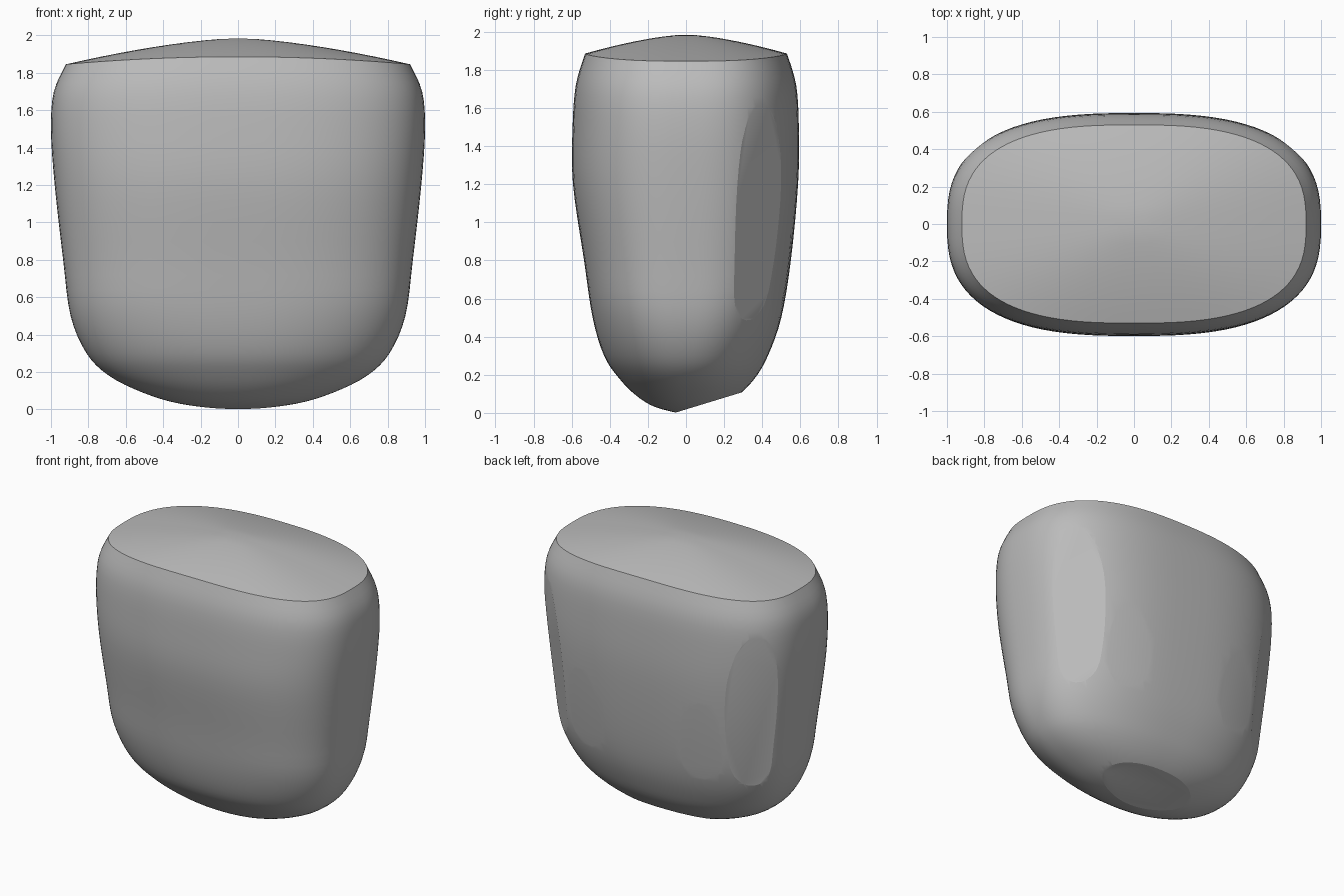
import bpy, bmesh, math
from mathutils import Vector

if "Cube" in bpy.data.objects:
    bpy.data.objects.remove(bpy.data.objects["Cube"], do_unlink=True)

SEGMENTS = 96
TOP = 1.985

# Profile from bottom to rim: height, half width, front depth, back depth
PROFILE = [Vector(p) for p in (
    (-0.008, 0.02, 0.01, 0.01), (0.03, 0.31, 0.16, 0.16),
    (0.09, 0.51, 0.26, 0.27), (0.18, 0.69, 0.35, 0.36),
    (0.30, 0.81, 0.43, 0.43), (0.50, 0.895, 0.49, 0.50),
    (0.80, 0.935, 0.535, 0.55), (1.20, 0.98, 0.593, 0.588),
    (1.50, 1.00, 0.595, 0.592), (1.72, 0.985, 0.578, 0.578),
    (1.885, 0.92, 0.53, 0.53))]


def smooth_profile(points, steps):
    """Catmull-Rom interpolation through the profile points."""
    ext = [points[0]] + points + [points[-1]]
    out = []
    for i in range(len(points) - 1):
        a, b, c, d = ext[i:i + 4]
        for s in range(steps):
            t = s / steps
            out.append(b + 0.5 * t * (c - a + t * (2 * a - 5 * b + 4 * c - d
                       + t * (3 * (b - c) + d - a))))
    return out + [points[-1]]


def ring(bm, level, scale=1.0):
    """Rounded oblong cross-section; the rim dips toward the sides."""
    z, a, front, back = level
    power = 2 / (2.1 + 0.6 * min(1, max(0, z) / 0.6))
    dip = 0.04 * max(0, (z - 1.2) / 0.685) ** 2
    verts = []
    for i in range(SEGMENTS):
        ang = math.tau * i / SEGMENTS
        c, s = math.cos(ang), math.sin(ang)
        u = math.copysign(abs(c) ** power, c)
        v = math.copysign(abs(s) ** power, s)
        h = z - dip * u * u
        if scale < 1:
            h += (TOP - h) * (1 - scale ** 1.5)
        verts.append(bm.verts.new((a * u * scale, (back if v > 0 else front) * v * scale, h)))
    return verts


def slice_off(bm, point, normal):
    """Cut a flat facet, removing what lies beyond the plane."""
    cut = bmesh.ops.bisect_plane(bm, geom=bm.verts[:] + bm.edges[:] + bm.faces[:],
                                 plane_co=point, plane_no=normal, clear_outer=True)
    edges = [e for e in cut["geom_cut"] if isinstance(e, bmesh.types.BMEdge) and e.is_boundary]
    bmesh.ops.holes_fill(bm, edges=edges, sides=0)


# Body walls and domed top
bm = bmesh.new()
rings = [ring(bm, level) for level in smooth_profile(PROFILE, 4)]
rings += [ring(bm, PROFILE[-1], 1 - k / 10) for k in range(1, 10)]
for low, high in zip(rings, rings[1:]):
    for i in range(SEGMENTS):
        j = (i + 1) % SEGMENTS
        bm.faces.new((low[i], low[j], high[j], high[i]))
bm.faces.new(rings[0][::-1])
bm.faces.new(rings[-1])

# Flat facets: sloping underside and back corners
slice_off(bm, Vector((0, -0.06, 0)), Vector((0, 0.11, -0.36)))
for side in (1, -1):
    for nx, ny, nz, d in ((0.655, 0.755, -0.1, 0.695), (0.206, 0.978, -0.14, 0.48)):
        normal = Vector((side * nx, ny, nz))
        slice_off(bm, normal * d / normal.length_squared, normal)
bmesh.ops.recalc_face_normals(bm, faces=bm.faces[:])

mesh = bpy.data.meshes.new("body")
bm.to_mesh(mesh)
bm.free()
body = bpy.data.objects.new("body", mesh)
bpy.context.collection.objects.link(body)

# Plain grey surface
grey = bpy.data.materials.new("grey")
grey.use_nodes = True
colour = (0.5, 0.5, 0.5, 1)
grey.diffuse_color = colour
grey.node_tree.nodes["Principled BSDF"].inputs["Base Color"].default_value = colour
mesh.materials.append(grey)

bpy.context.view_layer.objects.active = body
body.select_set(True)
bpy.ops.object.shade_smooth_by_angle(angle=math.radians(14))
